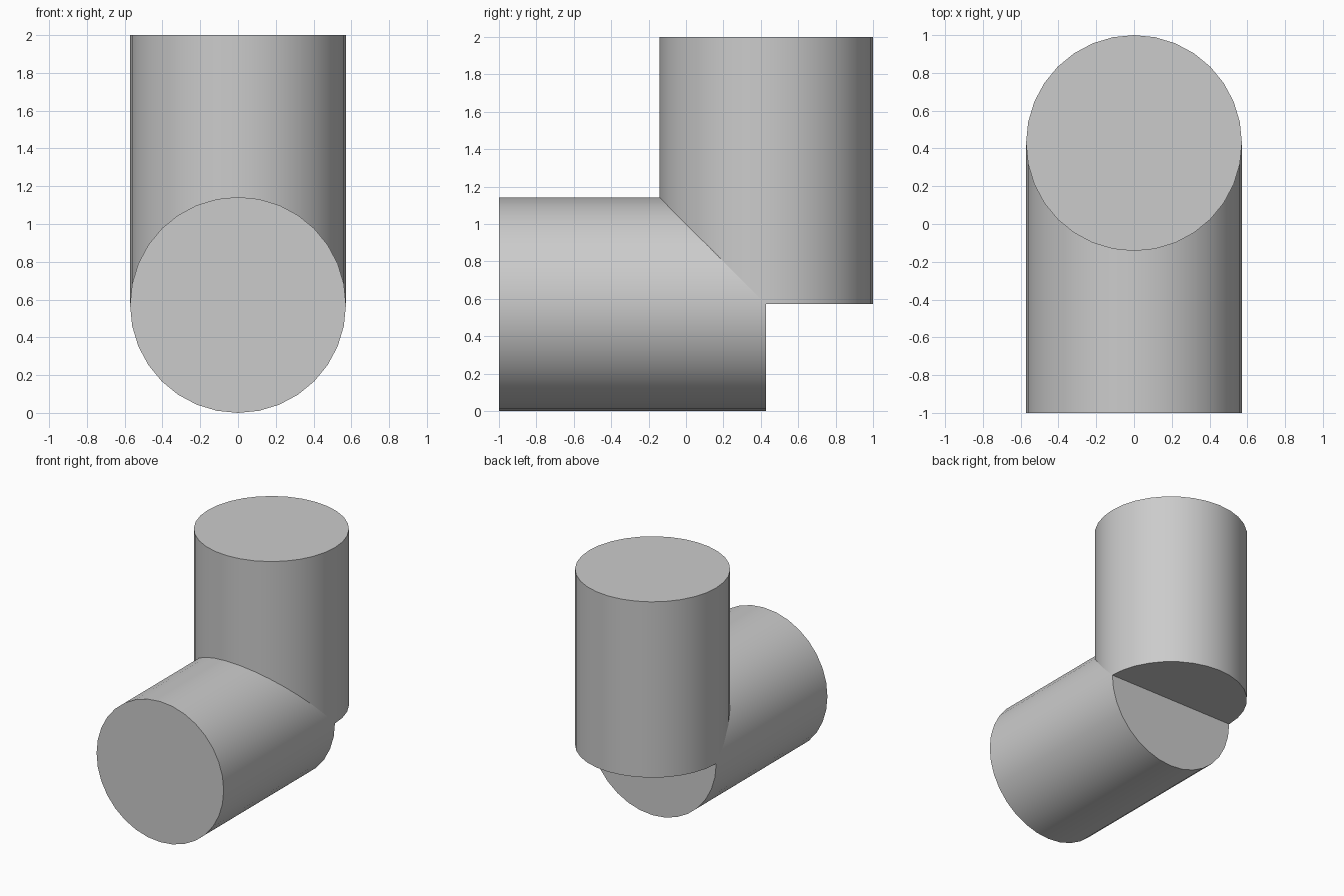
import bpy
import math

cube = bpy.data.objects.get("Cube")
if cube:
    bpy.data.objects.remove(cube, do_unlink=True)

RADIUS = 4 / 7
AXIS = 1 - RADIUS      # y of the upright pipe's axis
LENGTH = 2 - RADIUS    # both pipes end on the other's axis

grey = bpy.data.materials.new("light grey")
grey.use_nodes = True
colour = (0.6, 0.6, 0.6, 1)
grey.diffuse_color = colour
grey.node_tree.nodes["Principled BSDF"].inputs["Base Color"].default_value = colour


def pipe(name, location, tilt):
    """Closed 32-sided cylinder with smooth sides and crisp rims."""
    bpy.ops.mesh.primitive_cylinder_add(vertices=32, radius=RADIUS, depth=LENGTH,
                                        location=location, rotation=(tilt, 0, 0))
    obj = bpy.context.object
    obj.name = name
    obj.data.materials.append(grey)
    bpy.ops.object.transform_apply(location=False, rotation=True, scale=False)
    bpy.ops.object.shade_smooth_by_angle(angle=math.radians(30))
    return obj


# Upright arm at the back, level arm reaching forward
pipe("upright_pipe", (0, AXIS, 2 - LENGTH / 2), 0)
pipe("level_pipe", (0, LENGTH / 2 - 1, RADIUS), math.pi / 2)
